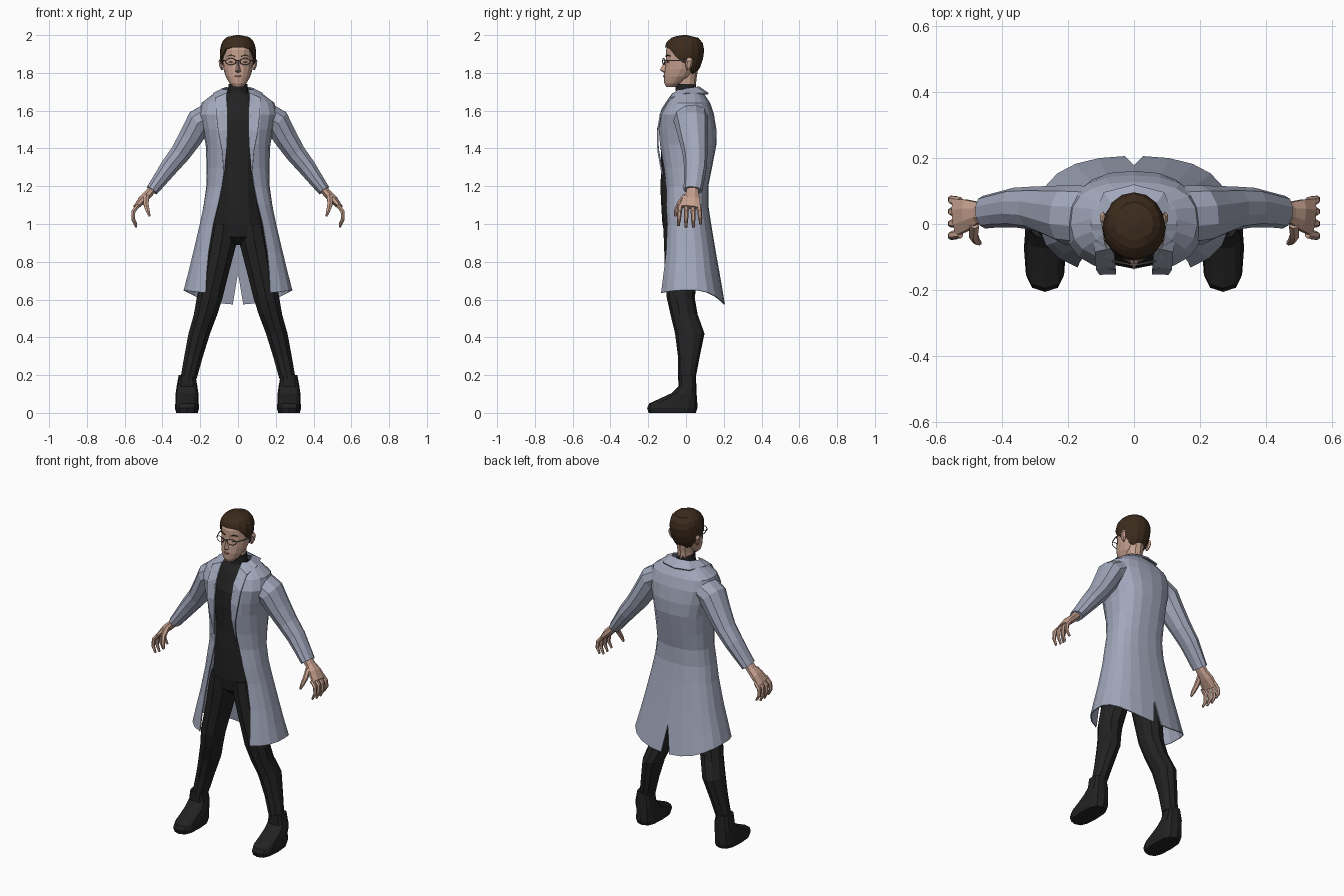
import bpy, bmesh, math
from mathutils import Vector


def material(name, rgb):
    m = bpy.data.materials.new(name)
    m.diffuse_color = (*rgb, 1)
    return m


BLACK = material("black cloth", (0.016, 0.016, 0.017))
COAT = material("grey blue coat", (0.36, 0.39, 0.50))
SKIN = material("skin", (0.56, 0.35, 0.27))
HAIR = material("brown hair", (0.045, 0.024, 0.012))
METAL = material("glasses metal", (0.22, 0.20, 0.19))
LIPS = material("lips", (0.36, 0.18, 0.14))
EYES = material("eyes", (0.12, 0.09, 0.08))


def make(name, verts, faces, mat, mirror=False, thick=0):
    me = bpy.data.meshes.new(name)
    me.from_pydata([tuple(v) for v in verts], [], faces)
    bm = bmesh.new()
    bm.from_mesh(me)
    bmesh.ops.recalc_face_normals(bm, faces=bm.faces)
    bm.to_mesh(me)
    bm.free()
    me.materials.append(mat)
    ob = bpy.data.objects.new(name, me)
    bpy.context.collection.objects.link(ob)
    if mirror:
        ob.modifiers.new("mirror", 'MIRROR')
    if thick:
        s = ob.modifiers.new("thickness", 'SOLIDIFY')
        s.thickness, s.offset = thick, 0
    return ob


def grid(rows, closed, caps=False):
    """Quads between equal-length rows of points."""
    n = len(rows[0])
    verts = [p for r in rows for p in r]
    faces = []
    for i in range(len(rows) - 1):
        for j in range(n if closed else n - 1):
            k = (j + 1) % n
            faces.append((i * n + j, i * n + k, (i + 1) * n + k, (i + 1) * n + j))
    if caps:
        faces += [tuple(range(n)), tuple(range(len(verts) - n, len(verts)))]
    return verts, faces


def sp(v, p):
    return math.copysign(abs(v) ** p, v)


def stack(name, rows, n, mat, x=0, p=1.0, mirror=False):
    """Horizontal sections (z, half width, front y, back y)."""
    out = []
    for z, rx, yf, yb in rows:
        ring = []
        for i in range(n):
            t = 2 * math.pi * i / n
            ring.append((x + rx * sp(math.sin(t), p),
                         (yf + yb) / 2 - (yb - yf) / 2 * sp(math.cos(t), p), z))
        out.append(ring)
    return make(name, *grid(out, True, True), mat, mirror)


def tube(name, pts, n, mat, mirror=True, flat=False):
    """Sections along a path: (x, y, z, thickness radius, y radius)."""
    cs = [Vector(p[:3]) for p in pts]
    rows = []
    for i, p in enumerate(pts):
        t = (cs[min(i + 1, len(cs) - 1)] - cs[max(i - 1, 0)]).normalized()
        if flat:
            t = Vector((0, 0, -1))
        b = Vector((0, 1, 0))
        b = (b - t * b.dot(t)).normalized()
        a = b.cross(t)
        rows.append([cs[i] + a * p[3] * math.cos(w) + b * p[4] * math.sin(w)
                     for w in (2 * math.pi * (k + 0.5) / n for k in range(n))])
    return make(name, *grid(rows, True, True), mat, mirror)


# torso in a black turtleneck
stack("torso", [(1.70, .055, -.05, .055), (1.66, .10, -.08, .08), (1.55, .15, -.13, .12),
                (1.45, .15, -.136, .12), (1.3, .125, -.13, .10), (1.2, .12, -.136, .09),
                (1.08, .13, -.13, .09), (1.0, .145, -.125, .10), (.93, .13, -.11, .09),
                (.89, .05, -.06, .05)], 14, BLACK)
tube("turtleneck_collar", [(0, .0, 1.67, .06, .062), (0, .0, 1.70, .056, .056),
                           (0, -.003, 1.742, .051, .054)], 12, BLACK, False, True)
tube("neck", [(0, 0, 1.70, .046, .05), (0, .005, 1.765, .045, .05),
              (0, .015, 1.83, .05, .05)], 10, SKIN, False, True)

# legs and boots
tube("leg", [(.075, -.01, 1.0, .075, .11), (.088, -.012, .90, .085, .105),
             (.112, -.02, .78, .077, .092), (.15, -.028, .61, .072, .074),
             (.172, -.01, .52, .065, .072), (.205, .02, .42, .06, .078),
             (.235, .015, .30, .052, .058), (.262, .004, .18, .045, .046)],
     10, BLACK, True, True)
stack("boot", [(0, .057, -.198, .052), (.025, .064, -.206, .06), (.05, .062, -.195, .06),
               (.075, .06, -.14, .058), (.105, .06, -.075, .056), (.14, .055, -.04, .055),
               (.20, .044, -.042, .052)], 12, BLACK, .27, .7, True)

# open coat: (z, half width, front y, back y, x of front edge)
levels = [(1.71, .085, -.05, .07, .055), (1.685, .13, -.08, .095, .06),
          (1.64, .19, -.11, .125, .06), (1.58, .205, -.14, .145, .06),
          (1.50, .185, -.145, .158, .06), (1.42, .168, -.14, .158, .063),
          (1.30, .163, -.12, .135, .07), (1.20, .165, -.11, .115, .085),
          (1.10, .18, -.115, .115, .105), (1.0, .20, -.115, .13, .13),
          (.85, .235, -.125, .155, .155), (.74, .263, -.138, .175, .165),
          (.65, .287, -.15, .203, .17)]
rows, P, N = [], .8, 9
for z, rx, yf, yb, xe in levels:
    t0 = math.asin((xe / rx) ** (1 / P))
    row = []
    for j in range(N + 1):
        t = t0 + (math.pi - t0) * j / N
        c = math.cos(t)
        x, zz = rx * abs(math.sin(t)) ** P, z
        if j == N:
            x = 0
        if z == .65:                       # hem drops at the back, with a slit
            zz -= (.075 if c < 0 else .02) * c * c
            if j == N:
                x = .028
        row.append((x, (yf + yb) / 2 - (yb - yf) / 2 * sp(c, P), zz))
    rows.append(row)
make("coat_body", *grid(rows, False), COAT, True, .006)

# collar and lapels
inner = [(0, .068, 1.725), (.06, .05, 1.722), (.082, 0, 1.715), (.062, -.07, 1.69),
         (.056, -.125, 1.61), (.055, -.15, 1.5), (.06, -.148, 1.4), (.072, -.125, 1.27)]
outer = [(0, .118, 1.69), (.09, .095, 1.69), (.13, 0, 1.69), (.118, -.082, 1.665),
         (.115, -.135, 1.58), (.105, -.15, 1.49), (.085, -.148, 1.39), (.075, -.125, 1.26)]
make("lapel", *grid([inner, outer], False), COAT, True, .008)

# sleeves with a cuff
tube("sleeve", [(.125, .02, 1.585, .075, .095), (.205, .028, 1.54, .075, .09),
                (.25, .038, 1.46, .066, .078), (.305, .048, 1.375, .057, .066),
                (.365, .05, 1.30, .05, .06), (.42, .042, 1.225, .04, .053),
                (.455, .036, 1.178, .034, .05)], 10, COAT)

# hands
tube("palm", [(.44, .036, 1.20, .024, .034), (.475, .034, 1.158, .024, .036),
              (.505, .028, 1.13, .024, .05), (.542, .02, 1.088, .014, .06)], 8, SKIN)
for i in range(4):
    o = (.068, .036, .003, -.03)[i] - .02
    L = (.8, 1, 1, .9)[i]
    tube("finger_%d" % (i + 1),
         [(.527, .02 + o, 1.10, .012, .014), (.553, .02 + o * 1.08, 1.068, .012, .013),
          (.556, .02 + o * 1.15, 1.068 - .045 * L, .010, .011),
          (.538, .02 + o * 1.2, 1.068 - .086 * L, .006, .007)], 6, SKIN)
tube("thumb", [(.485, .0, 1.15, .017, .017), (.487, -.035, 1.105, .015, .015),
               (.478, -.052, 1.07, .012, .012), (.468, -.058, 1.042, .006, .007)], 6, SKIN)

# head
head = [(1.725, .024, -.105, -.05), (1.745, .045, -.115, -.02), (1.78, .065, -.117, .03),
        (1.82, .077, -.113, .06), (1.87, .083, -.107, .078), (1.92, .084, -.107, .085),
        (1.96, .072, -.09, .075), (1.983, .045, -.058, .048), (1.99, .01, -.015, .005)]
stack("head", head, 16, SKIN)
make("nose", [(0, -.106, 1.872), (0, -.139, 1.815), (.018, -.106, 1.806),
              (-.018, -.106, 1.806), (0, -.112, 1.798)],
     [(0, 1, 2), (0, 3, 1), (1, 4, 2), (1, 3, 4), (0, 2, 4, 3)], SKIN)
stack("lips", [(1.776, .012, -.119, -.1), (1.783, .024, -.121, -.09),
               (1.79, .012, -.119, -.1)], 8, LIPS)
tube("ear", [(.084, .012, 1.815, .006, .008), (.09, .014, 1.835, .01, .017),
             (.094, .018, 1.862, .01, .02), (.09, .018, 1.878, .005, .012)],
     6, SKIN, True, True)


def head_at(z):
    for a, b in zip(head, head[1:]):
        if z <= b[0]:
            f = (z - a[0]) / (b[0] - a[0])
            return [u + (v - u) * f for u, v in zip(a, b)][1:]
    return head[-1][1:]


# hair: shell over the head, hairline height set by direction
hem = [1.935, 1.935, 1.925, 1.885, 1.855, 1.845, 1.805, 1.79, 1.785]
rows = []
for f, off in ((0, -.004), (0, .010), (.2, .012), (.42, .012), (.63, .012),
               (.8, .011), (.93, .010), (1, 0)):
    ring = []
    for i in range(16):
        t = 2 * math.pi * i / 16
        h = hem[min(i, 16 - i)]
        z = h + (2.0 - h) * f
        rx, yf, yb = head_at(z - .010 * f)
        ring.append(((rx + off) * math.sin(t),
                     (yf + yb) / 2 - ((yb - yf) / 2 + off) * math.cos(t), z))
    rows.append(ring)
make("hair", *grid(rows, True, True), HAIR)

# glasses, eyes and brows
for s in (-1, 1):
    bpy.ops.mesh.primitive_torus_add(major_segments=10, minor_segments=4, major_radius=.029,
                                     minor_radius=.0028, location=(s * .038, -.118, 1.86),
                                     rotation=(math.pi / 2, 0, s * .2))
    rim = bpy.context.object
    rim.name = "glasses_rim"
    rim.scale = (1, .6, 1)
    rim.data.materials.append(METAL)
tube("glasses_temple", [(.066, -.112, 1.866, .003, .003), (.088, -.06, 1.866, .003, .003),
                        (.098, .015, 1.864, .003, .003)], 4, METAL)
tube("glasses_bridge", [(-.012, -.122, 1.866, .003, .003),
                        (.012, -.122, 1.866, .003, .003)], 4, METAL, False)
tube("eye", [(.024, -.101, 1.858, .003, .004), (.036, -.097, 1.858, .006, .004),
             (.048, -.09, 1.858, .003, .004)], 6, EYES)
tube("eyebrow", [(.016, -.106, 1.888, .004, .004), (.038, -.098, 1.894, .004, .004),
                 (.058, -.083, 1.888, .003, .004)], 4, HAIR)
